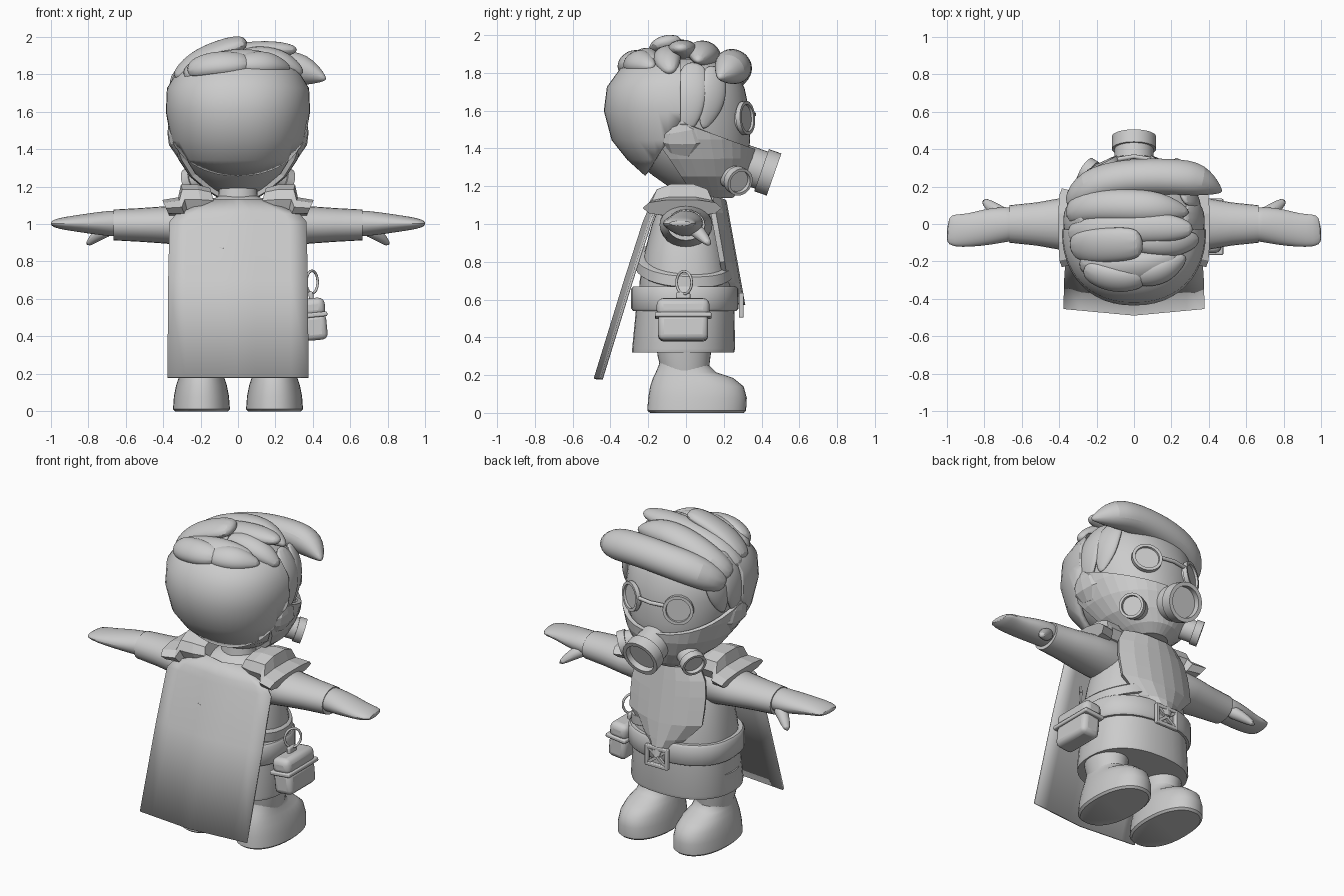
import bpy, bmesh, math
from mathutils import Vector as V, Matrix

cube = bpy.data.objects.get("Cube")
if cube:
    bpy.data.objects.remove(cube, do_unlink=True)

shade = (0.6, 0.6, 0.6, 1)
grey = bpy.data.materials.new("light_grey")
grey.use_nodes = True
grey.diffuse_color = shade
grey.node_tree.nodes["Principled BSDF"].inputs["Base Color"].default_value = shade
SIDES = ((1, "left"), (-1, "right"))
UP = (0, 0, 1)


def finish(name, bm, smooth=True, subdiv=0, thick=0, bevel=0):
    """Turn a bmesh into a named, shaded object with modifiers."""
    bmesh.ops.recalc_face_normals(bm, faces=bm.faces[:])
    mesh = bpy.data.meshes.new(name)
    bm.to_mesh(mesh)
    bm.free()
    mesh.materials.append(grey)
    ob = bpy.data.objects.new(name, mesh)
    bpy.context.collection.objects.link(ob)
    if thick:
        mod = ob.modifiers.new("thickness", "SOLIDIFY")
        mod.thickness, mod.offset = thick, 0
    if bevel:
        mod = ob.modifiers.new("bevel", "BEVEL")
        mod.width, mod.segments = bevel, 3
    if subdiv:
        mod = ob.modifiers.new("subdivision", "SUBSURF")
        mod.levels = mod.render_levels = subdiv
    if smooth:
        bpy.ops.object.select_all(action='DESELECT')
        ob.select_set(True)
        bpy.context.view_layer.objects.active = ob
        bpy.ops.object.shade_smooth_by_angle(angle=math.radians(40))


def loft(rings, seg=24, power=1.0):
    """Skin rings given as (centre, half axis u, half axis v)."""
    bm = bmesh.new()
    angles = [math.tau * i / seg for i in range(seg)]
    squared = lambda t: math.copysign(abs(t) ** power, t)
    loops = [[bm.verts.new(c + u * squared(math.cos(a)) + v * squared(math.sin(a))) for a in angles]
             for c, u, v in rings]
    for low, high in zip(loops, loops[1:]):
        for i in range(seg):
            j = (i + 1) % seg
            bm.faces.new((low[i], low[j], high[j], high[i]))
    bm.faces.new(loops[0])
    bm.faces.new(loops[-1])
    return bm


def stack(rows, seg=32, power=1.0, cx=0, grow=0):
    """Rows of (z, half width, back y, front y)."""
    return loft([(V((cx, (back + front) / 2, z)), V((w + grow, 0, 0)), V((0, (front - back) / 2 + grow, 0)))
                 for z, w, back, front in rows], seg, power)


def tube(path, sizes, up=None, origin=None, seg=10):
    """Sweep ellipses of (half width, half height) along a path."""
    pts = [V(p) for p in path]
    rings = []
    for i, p in enumerate(pts):
        along = (pts[min(i + 1, len(pts) - 1)] - pts[max(i - 1, 0)]).normalized()
        side = along.cross(V(up) if up else p - V(origin)).normalized()
        rings.append((p, side * sizes[i][0], side.cross(along).normalized() * sizes[i][1]))
    return loft(rings, seg)


def lock(name, width, height, tip, *path, up=None):
    """Plump hair lock with a narrow root and a tip scaled by tip."""
    scales = [.7] + [1] * (len(path) - 2) + [tip]
    sizes = [(width * k, height * k) for k in scales]
    finish(name, tube(path, sizes, up=up, origin=(0, 0, 1.45)), subdiv=2)


def sheet(rows, cols, place):
    """Grid of faces; place(row, t) gives a point for t from -1 to 1."""
    bm = bmesh.new()
    grid = [[bm.verts.new(place(row, 2 * k / cols - 1)) for k in range(cols + 1)] for row in rows]
    for a, b in zip(grid, grid[1:]):
        for i in range(cols):
            bm.faces.new((a[i], a[i + 1], b[i + 1], b[i]))
    return bm


def clip(bm, planes):
    """Keep only what lies behind every (point, normal) plane."""
    for co, no in planes:
        bmesh.ops.bisect_plane(bm, geom=bm.verts[:] + bm.edges[:] + bm.faces[:],
                               plane_co=co, plane_no=no, clear_outer=True)
    return bm


def can(name, pos, axis, radius, depth, rim):
    """Cylinder with a raised outer rim and a sunken cap."""
    turn = V(axis).to_track_quat('Z', 'Y')
    profile = [(-depth, .88), (0, .88), (0, 1), (rim, 1), (rim, .8), (rim / 2, .78)]
    rings = [(V(pos) + turn @ V((0, 0, z)), turn @ V((r * radius, 0, 0)), turn @ V((0, r * radius, 0)))
             for z, r in profile]
    finish(name, loft(rings, 32))


def box(name, pos, size, rot=Matrix.Identity(4), bevel=0):
    bm = bmesh.new()
    bmesh.ops.create_cube(bm, size=1)
    place = Matrix.Translation(pos) @ rot @ Matrix.Diagonal((*size, 1))
    bmesh.ops.transform(bm, matrix=place, verts=bm.verts[:])
    finish(name, bm, bevel=bevel)


# Head, hair shell and face mask share one outline
skull = [(1.15, .08, .02, .22), (1.19, .14, -.08, .27), (1.26, .225, -.18, .3), (1.35, .285, -.28, .33),
         (1.45, .325, -.36, .34), (1.6, .35, -.4, .335), (1.72, .345, -.385, .31),
         (1.81, .29, -.32, .26), (1.87, .17, -.2, .16), (1.89, .05, -.08, .06)]
finish("head", stack(skull, seg=48, power=.94))
finish("hair_back", clip(stack(skull, seg=48, power=.9, grow=.02),
       [((0, -.03, 1.6), (0, 1, 0)), ((0, -.06, 1.5), (0, .8, -.5))]), thick=.03)
finish("face_mask", clip(stack(skull, seg=36, power=.94, grow=.022),
       [((0, 0, 1.53), UP), ((0, -.13, 1.4), (0, -1, 0)),
        ((0, 0, 1.53), (0, .35, .94)), ((0, -.12, 1.4), (0, -.8, -.55))]), smooth=False, thick=.025)

# Mask filters and goggles
can("front_filter", (0, .4, 1.285), (0, .94, -.33), radius=.118, depth=.14, rim=.07)
for s, side in SIDES:
    can(side + "_filter", (s * .225, .265, 1.235), (s * .8, .48, -.3), radius=.075, depth=.1, rim=.045)
    can(side + "_goggle", (s * .16, .303, 1.56), (s * .45, .9, .05), radius=.09, depth=.04, rim=.026)
bridge = [(x, .36 - abs(x) / 6, 1.58) for x in (-.09, 0, .09)]
finish("goggle_bridge", tube(bridge, [(.012, .012)] * 3, up=UP))

# Swept hair locks
lock("fringe_lock", .105, .095, .08, (-.34, .08, 1.68), (-.25, .21, 1.78), (-.04, .255, 1.825),
     (.2, .255, 1.84), (.36, .24, 1.825), (.475, .17, 1.77))
lock("upper_lock", .095, .075, .2, (-.35, .04, 1.72), (-.27, .1, 1.81), (-.06, .1, 1.9),
     (.15, .09, 1.91), (.3, .06, 1.86))
lock("crown_lock", .085, .055, .4, (-.35, -.06, 1.74), (-.24, -.03, 1.86), (0, -.02, 1.92),
     (.2, -.02, 1.93), (.32, -.03, 1.93))
lock("peak_lock", .1, .05, .9, (-.34, -.12, 1.77), (-.24, -.12, 1.87), (-.1, -.11, 1.935), (.055, -.1, 1.975))
lock("rear_lock", .1, .07, .4, (-.3, -.2, 1.79), (-.12, -.25, 1.85), (.08, -.23, 1.87), (.24, -.18, 1.86))
lock("nape_lock", .085, .06, .7, (-.27, -.23, 1.82), (-.17, -.28, 1.85), (-.05, -.3, 1.86), (.07, -.28, 1.86))
lock("side_nape_lock", .08, .06, .3, (-.02, -.28, 1.85), (.08, -.27, 1.86), (.18, -.24, 1.86), (.28, -.17, 1.83))
lock("tuft_lock", .08, .06, .4, (0, -.1, 1.89), (.12, -.1, 1.9), (.25, -.1, 1.87), (.35, -.08, 1.8))
for s, side in SIDES:
    lock(side + "_temple_lock", .09, .03, .5, (s * .26, .05, 1.86), (s * .345, .03, 1.74),
         (s * .355, .01, 1.6), (s * .34, -.02, 1.48), up=(s, 0, 0))
    lock(side + "_brow_lock", .08, .03, .2, (s * .25, .15, 1.84), (s * .31, .15, 1.74),
         (s * .325, .13, 1.62), (s * .33, .09, 1.5), up=(s, .4, 0))
    # Ear bulge under the mask strap
    ear = [(s * .315, -.03, 1.37), (s * .345, -.02, 1.43), (s * .355, -.03, 1.49), (s * .36, -.04, 1.54)]
    finish(side + "_ear", tube(ear, [(.06, .015), (.1, .025), (.085, .022), (.03, .01)], up=(s, 0, 0), seg=8),
           smooth=False)

# Neck, torso and skirt
finish("neck", stack([(1.05, .13, -.1, .12), (1.13, .105, -.09, .1), (1.22, .1, -.08, .1)]))
finish("torso", stack([(.55, .31, -.25, .25), (.7, .31, -.245, .245), (.85, .285, -.22, .22),
                       (1, .25, -.18, .19), (1.1, .2, -.14, .15), (1.15, .1, -.08, .09)], power=.85))
finish("skirt", stack([(.32, .325, -.285, .255), (.34, .33, -.285, .26), (.6, .31, -.26, .255)], power=.85))


def band(half, grow):
    """Rounded hoop around the waist, centred on z = 0."""
    rows = [(z * half, .33 + e * .01, -.28 - e * .01, .268 + e * .01) for z, e in ((-1, 0), (-.8, 1), (.8, 1), (1, 0))]
    return stack(rows, power=.85, grow=grow)


# Belt, and a strap slanting down to the pouch side
belt = band(.065, 0)
for v in belt.verts:
    v.co.z += .605
finish("belt", belt)
strap = clip(band(.035, -.018), [((-.1, 0, 0), (-1, 0, 0))])
for v in strap.verts:
    v.co.z += .8 - .33 * v.co.x - .06 * v.co.y
finish("slanted_strap", strap)

# Belt buckle
for s, side in SIDES:
    box(side + "_buckle_side", (s * .07, .292, .57), (.022, .025, .13), bevel=.005)
    box(side + "_buckle_bar", (0, .292, .57 + s * .055), (.16, .025, .022), bevel=.005)
    box(side + "_buckle_cross", (0, .29, .57), (.16, .016, .018), Matrix.Rotation(s * .65, 4, 'Y'))

# Faceted neckerchief hanging over the chest
rows = [(1.12, .19), (1.04, .24), (.95, .255), (.87, .255), (.78, .25), (.68, .15), (.57, .03)]
finish("neckerchief", sheet(rows, 6, lambda r, t: (
    r[1] * t, .2 + .18 * (1.12 - r[0]) - .07 * t * t, r[0] + .02 * abs(t))), smooth=False, thick=.03)

# Cape
rows = [(1.13, .13, -.17), (1.05, .33, -.205), (1.01, .365, -.222), (.7, .372, -.322), (.18, .376, -.482)]
finish("cape", sheet(rows, 8, lambda r, t: (r[1] * t, r[2] + .035 * abs(t), r[0])), thick=.014)

# Limbs and shoulder plates
for s, side in SIDES:
    arm = [(s * x, 0, .995) for x in (.1, .25, .38, .52, .665)]
    finish(side + "_sleeve", tube(arm, [(.12, .12), (.14, .12), (.14, .1), (.115, .09), (.1, .082)], up=UP, seg=24))
    palm = [(s * x, y, 1.003) for x, y in ((.6, 0), (.68, 0), (.78, -.015), (.88, -.035), (.96, -.035), (1, -.03))]
    finish(side + "_hand", tube(palm, [(.09, .075), (.095, .07), (.1, .058), (.09, .042), (.09, .03), (.07, .012)],
                                up=UP, seg=16), subdiv=1)
    thumb = [(s * .67, .03, .985), (s * .74, .075, .95), (s * .81, .13, .885)]
    finish(side + "_thumb", tube(thumb, [(.045, .045), (.04, .038), (.02, .014)], up=UP), subdiv=1)
    plate = [(.13, 1.125, .13, .07), (.2, 1.13, .155, .085), (.285, 1.13, .16, .085),
             (.3, 1.09, .19, .055), (.385, 1.085, .21, .045)]
    finish(side + "_shoulder_plate", loft([(V((s * x, -.02, z)), V((0, w, 0)), V((s * .02, 0, h)))
           for x, z, w, h in plate], seg=10, power=.85), smooth=False)
    finish(side + "_leg", stack([(.22, .1, -.13, .12), (.3, .115, -.15, .13), (.45, .13, -.17, .15)], cx=s * .2))
    boot = [(0, .14, -.19, .305), (.012, .152, -.205, .318), (.08, .147, -.2, .322), (.14, .135, -.19, .305),
            (.185, .12, -.175, .25), (.215, .108, -.16, .16), (.25, .1, -.145, .125), (.27, .098, -.14, .12)]
    finish(side + "_boot", stack(boot, power=.9, cx=s * .195))

# Hip pouch with hook
tilt = Matrix.Rotation(-.1, 4, 'Y')
box("pouch_body", (.412, -.015, .45), (.125, .265, .14), tilt, bevel=.03)
box("pouch_lid", (.402, -.015, .555), (.125, .28, .1), tilt, bevel=.035)
box("pouch_lip", (.407, -.015, .515), (.14, .3, .025), tilt, bevel=.008)
box("pouch_loop", (.39, -.015, .615), (.025, .075, .05), tilt, bevel=.01)
turns = [math.tau * i / 24 for i in range(25)]
hook = [(.395 + .03 * math.cos(a), -.01 + .04 * math.cos(a), .69 + .06 * math.sin(a)) for a in turns]
finish("pouch_hook", tube(hook, [(.007, .007)] * len(hook), up=(.8, -.6, 0)))
